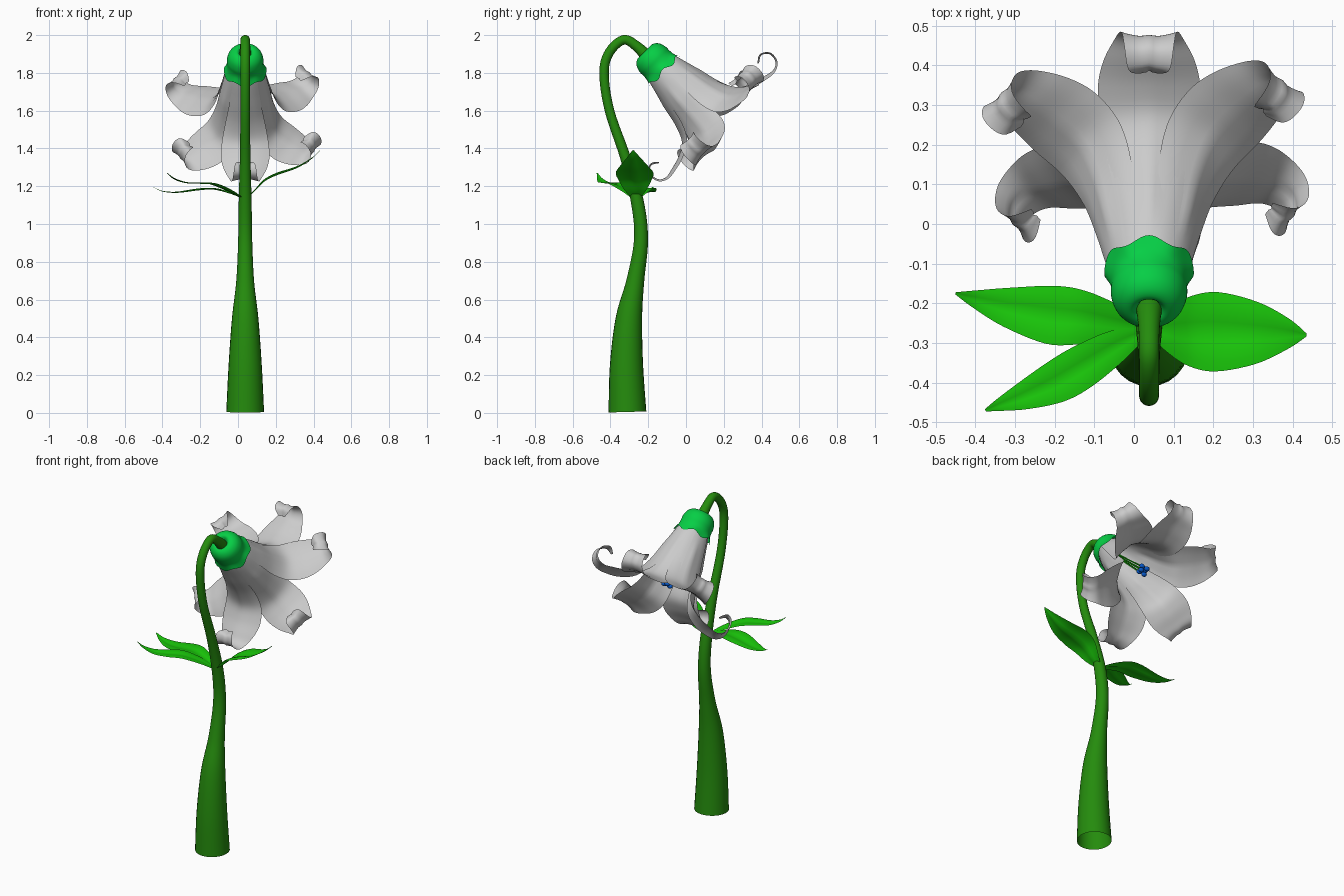
import bpy, math
from mathutils import Vector

if "Cube" in bpy.data.objects:
    bpy.data.objects.remove(bpy.data.objects["Cube"])

X0 = 0.038                                   # plant's own centre plane
ORIGIN = Vector((X0, -0.236, 1.931))         # back of the calyx
AXIS = Vector((0, 1, -1)).normalized()       # flower points forward and down
UP = Vector((0, 1, 1)).normalized()
SIDE = Vector((1, 0, 0))


def material(name, rgb):
    m = bpy.data.materials.new(name)
    m.diffuse_color = (*rgb, 1)
    m.use_nodes = True
    m.node_tree.nodes["Principled BSDF"].inputs["Base Color"].default_value = m.diffuse_color
    return m


STEM = material("stem_green", (0.018, 0.26, 0.004))
LEAF = material("leaf_green", (0.01, 0.58, 0.003))
CALYX = material("calyx_green", (0.002, 0.62, 0.06))
BLUE = material("anther_blue", (0.002, 0.1, 0.6))


def smooth(rows, n):
    """Catmull-Rom interpolation through rows of equal-length tuples."""
    p = [rows[0]] + list(rows) + [rows[-1]]
    out = []
    for i in range(len(rows) - 1):
        a, b, c, d = p[i:i + 4]
        for k in range(n):
            t = k / n
            out.append([0.5 * (2 * q + (r - o) * t + (2 * o - 5 * q + 4 * r - s) * t * t
                               + (3 * q - o - 3 * r + s) * t ** 3)
                        for o, q, r, s in zip(a, b, c, d)])
    return out + [list(rows[-1])]


def grid_mesh(name, rows, mat=None, closed=False):
    """Skin a list of equal-length vertex rows."""
    n = len(rows[0])
    faces = []
    for i in range(len(rows) - 1):
        for j in range(n if closed else n - 1):
            k = (j + 1) % n
            faces.append((i * n + j, i * n + k, (i + 1) * n + k, (i + 1) * n + j))
    me = bpy.data.meshes.new(name)
    me.from_pydata([v for r in rows for v in r], [], faces)
    me.polygons.foreach_set("use_smooth", [True] * len(me.polygons))
    if mat:
        me.materials.append(mat)
    ob = bpy.data.objects.new(name, me)
    bpy.context.collection.objects.link(ob)
    return ob


def tube(name, pts, mat, sides=24, n=6):
    """Open round tube through (x, y, z, radius) points."""
    path = smooth(pts, n)
    c = [Vector(p[:3]) for p in path]
    rows = []
    for i, p in enumerate(path):
        t = (c[min(i + 1, len(c) - 1)] - c[max(i - 1, 0)]).normalized()
        b = (SIDE - t * SIDE.dot(t)).normalized()
        m = t.cross(b)
        rows.append([c[i] + (b * math.cos(a) + m * math.sin(a)) * p[3]
                     for a in (2 * math.pi * k / sides for k in range(sides))])
    return grid_mesh(name, rows, mat, True)


def flower_point(s, r, ang):
    return ORIGIN + AXIS * s + (UP * math.cos(ang) + SIDE * math.sin(ang)) * r


# Stem: thick at the foot, hooked over at the top
stem = [(-.31, .005, .1), (-.315, .25, .088), (-.302, .5, .07), (-.268, .7, .047),
        (-.238, .92, .037), (-.258, 1.12, .034), (-.32, 1.35, .028),
        (-.405, 1.6, .025), (-.434, 1.8, .025), (-.405, 1.91, .025),
        (-.33, 1.975, .025), (-.26, 1.94, .027), (-.2, 1.88, .035)]
tube("stem", [(X0, y, z, r) for y, z, r in stem], STEM)

# Calyx: round cup with a six-lobed rim
cup = smooth([(.05, .02), (.026, .04), (.03, .065), (.052, .086), (.085, .096),
              (.115, .096), (.14, .1), (.17, .113)], 4)
N = 72
rows = []
for i, (s, r) in enumerate(cup):
    f = max(0, (i - 20) / 8)
    rows.append([flower_point(s + .011 * f * math.cos(12 * math.pi * k / N), r,
                              2 * math.pi * k / N) for k in range(N)])
grid_mesh("calyx", rows, CALYX, True)

# Petals: (along axis, radius, half width, wrap around the tube)
petal = smooth([(.07, .065, .04, 1), (.16, .1, .065, 1), (.30, .133, .088, 1),
                (.42, .165, .11, .9), (.505, .21, .125, .55), (.545, .28, .13, .2),
                (.565, .355, .112, 0), (.575, .415, .085, 0), (.553, .458, .07, 0),
                (.503, .465, .062, 0), (.475, .425, .052, 0), (.495, .388, .022, 0)], 5)
# angle, length scale, spread scale for each petal
layout = [(0, 1, .98), (48, .98, 1.0), (116, 1.09, .87),
          (180, 1, .95), (238, 1.11, .87), (305, .98, 1.0)]
for i, (deg, ks, kr) in enumerate(layout):
    ang = math.radians(deg)
    out = UP * math.cos(ang) + SIDE * math.sin(ang)
    tan = SIDE * math.cos(ang) - UP * math.sin(ang)
    rows = []
    for q, (s, r, w, wrap) in enumerate(petal):
        before, after = petal[max(q - 1, 0)], petal[min(q + 1, len(petal) - 1)]
        d = Vector((after[0] - before[0], after[1] - before[1])).normalized()
        ramp = min(1, max(0, (s - .2) / .1))
        spread = 1 + (kr - 1) * min(1, max(0, (s - .3) / .2))
        spread *= 1 - .02 * (i % 2)          # alternate inner and outer petals
        row = []
        for k in range(-6, 7):
            t = w * k / 6
            a = t / r
            rad = r + wrap * (r * math.cos(a) - r) + .006 * ramp * max(0, 1 - abs(k) / 2)
            x = t + wrap * (r * math.sin(a) - t)
            lift = (1 - wrap) * .17 * w * (k / 6) ** 2     # edges cup to the inside
            row.append(ORIGIN + AXIS * (s * ks + d.y * lift)
                       + out * (rad * spread - d.x * lift) + tan * x)
        rows.append(row)
    grid_mesh(f"petal_{i + 1}", rows)

# Stamens: thin filaments with blue anthers
for i in range(6):
    a = math.radians(60 * i + 30)
    end = .475 + .025 * (i % 2)
    lift = UP * .025
    line = [(.1, .008, 0), (.28, .012, .4), (end, .021, 1)]
    tube(f"filament_{i + 1}", [(*(flower_point(s, r, a) + lift * f), .004)
                               for s, r, f in line], LEAF, 8, 4)
    bpy.ops.mesh.primitive_uv_sphere_add(segments=12, ring_count=8, radius=.014,
                                         location=flower_point(end, .021, a) + lift)
    ob = bpy.context.object
    ob.name = f"anther_{i + 1}"
    ob.scale = (1.25, 1, 1)
    ob.data.materials.append(BLUE)
    bpy.ops.object.shade_smooth()

# Leaves: midrib (x, y, z, half width), folded along the midrib
leaves = {
    "right_leaf": [(.035, -.265, 1.13, .012), (.085, -.268, 1.17, .055), (.14, -.27, 1.225, .088),
                   (.21, -.272, 1.26, .1), (.31, -.275, 1.295, .078),
                   (.39, -.277, 1.345, .038), (.435, -.28, 1.39, .004)],
    "left_leaf": [(.035, -.26, 1.13, .012), (-.04, -.252, 1.16, .045), (-.13, -.237, 1.182, .068),
                  (-.21, -.229, 1.178, .074), (-.32, -.21, 1.165, .05),
                  (-.40, -.19, 1.172, .023), (-.45, -.175, 1.195, .003)],
    "front_left_leaf": [(.03, -.27, 1.13, .012), (-.04, -.305, 1.17, .04), (-.13, -.36, 1.207, .055),
                        (-.2, -.4, 1.213, .053), (-.28, -.435, 1.217, .035),
                        (-.34, -.457, 1.24, .016), (-.375, -.47, 1.27, .003)],
}
for name, pts in leaves.items():
    across = Vector(pts[-1][:3]) - Vector(pts[0][:3])
    across = Vector((-across.y, across.x, 0)).normalized()
    rows = []
    for x, y, z, w in smooth(pts, 5):
        rows.append([Vector((x, y, z + w * (.35 * abs(k / 4) - .25 * (k / 4) ** 2)))
                     + across * w * k / 4 for k in range(-4, 5)])
    grid_mesh(name, rows, LEAF)
